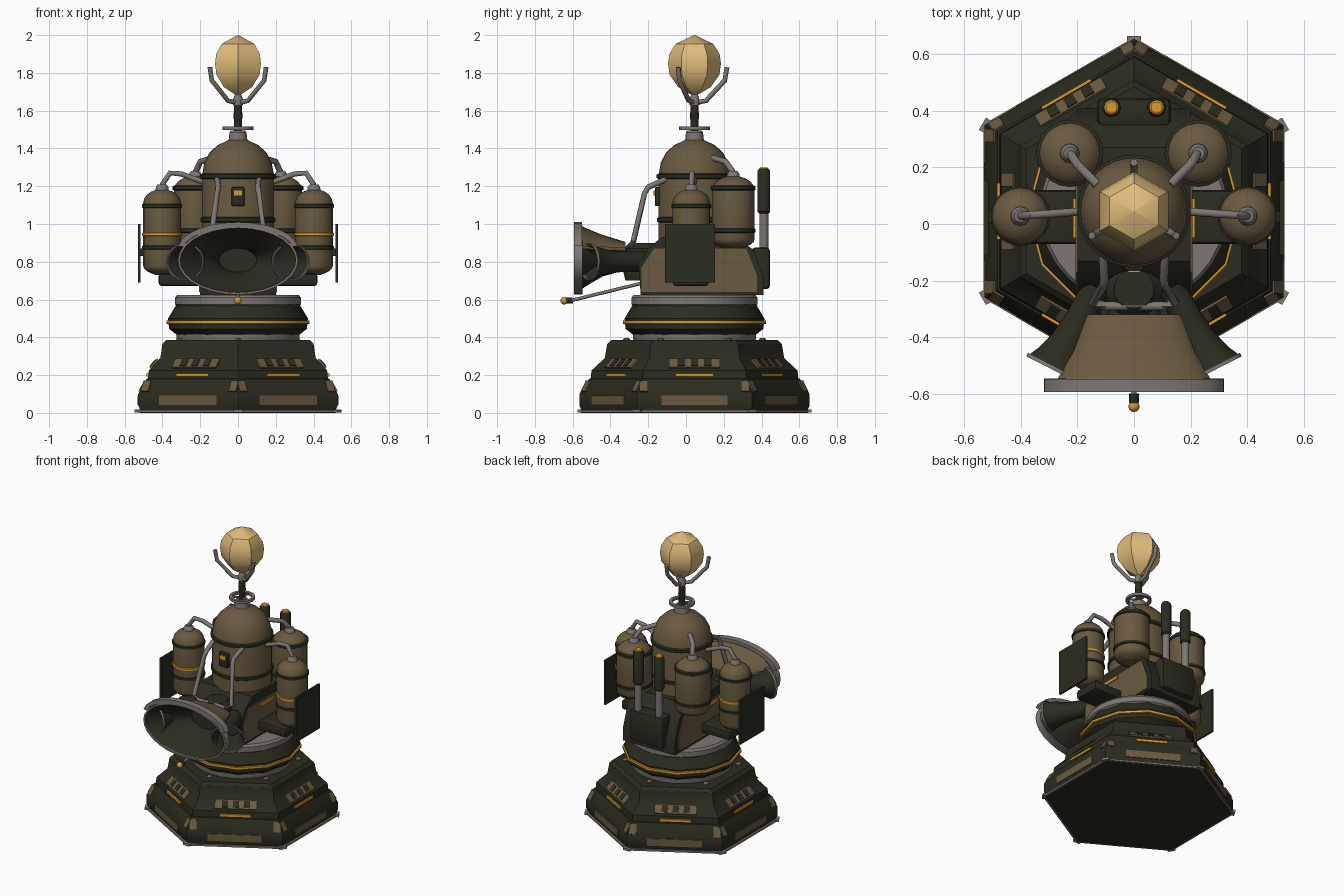
import bpy, bmesh
from math import sin, cos, pi, radians, atan2
from mathutils import Matrix, Vector

cube = bpy.data.objects.get("Cube")
if cube:
    bpy.data.objects.remove(cube, do_unlink=True)

CY = 0.045  # axis of the base and turret along y


def material(name, rgb):
    m = bpy.data.materials.new(name)
    m.use_nodes = True
    m.diffuse_color = (*rgb, 1)
    m.node_tree.nodes["Principled BSDF"].inputs["Base Color"].default_value = (*rgb, 1)
    return m


DARK = material("dark olive", (0.024, 0.025, 0.014))
BROWN = material("brown armour", (0.143, 0.102, 0.052))
GREY = material("grey metal", (0.21, 0.185, 0.17))
ORANGE = material("orange accent", (0.7, 0.33, 0.025))
GOLD = material("pale gold", (0.75, 0.51, 0.2))


def finish(name, bm, mat, angle=35):
    bmesh.ops.recalc_face_normals(bm, faces=bm.faces)
    mesh = bpy.data.meshes.new(name)
    bm.to_mesh(mesh)
    bm.free()
    mesh.materials.append(mat)
    ob = bpy.data.objects.new(name, mesh)
    bpy.context.collection.objects.link(ob)
    bpy.ops.object.select_all(action='DESELECT')
    ob.select_set(True)
    bpy.context.view_layer.objects.active = ob
    bpy.ops.object.shade_smooth_by_angle(angle=radians(angle))


def loft(name, rings, mat, caps=True, closed=True, loop=False, angle=35):
    """Skin a series of equal-length point rings."""
    bm = bmesh.new()
    vs = [[bm.verts.new(p) for p in ring] for ring in rings]
    if loop:
        vs.append(vs[0])
    n = len(rings[0])
    for a, b in zip(vs, vs[1:]):
        for i in range(n if closed else n - 1):
            j = (i + 1) % n
            bm.faces.new((a[i], a[j], b[j], b[i]))
    if caps:
        bm.faces.new(vs[0])
        bm.faces.new(vs[-1])
    finish(name, bm, mat, angle)


def lathe(name, profile, mat, n=24, at=(0, CY), loop=False, angle=35):
    """Turn (radius, z) pairs about a vertical axis; first corner points to +y."""
    rings = [[(at[0] + r * cos(pi / 2 + 2 * pi * i / n), at[1] + r * sin(pi / 2 + 2 * pi * i / n), z)
              for i in range(n)] for r, z in profile]
    loft(name, rings, mat, not loop, True, loop, angle)


def dome(r, z, h, tip=0.12):
    return [(max(r * cos(t * pi / 10), tip * r), z + h * sin(t * pi / 10)) for t in range(6)]


def band(name, r, z, h, mat, at=(0, CY), n=24):
    lathe(name, [(r - .01, z - h), (r, z - h * .6), (r, z + h * .6), (r - .01, z + h)], mat, n, at)


def tube(name, pts, r, mat, n=8):
    pts = [Vector(p) for p in pts]
    rings = []
    for i, p in enumerate(pts):
        t = (pts[min(i + 1, len(pts) - 1)] - pts[max(i - 1, 0)]).normalized()
        q = t.to_track_quat('Z', 'Y')
        rings.append([p + q @ Vector((r * cos(2 * pi * k / n), r * sin(2 * pi * k / n), 0)) for k in range(n)])
    loft(name, rings, mat, angle=50)


def box(name, size, mat, place, bevel=0.0):
    if not isinstance(place, Matrix):
        place = Matrix.Translation(place)
    bm = bmesh.new()
    bmesh.ops.create_cube(bm, size=1, matrix=Matrix.Diagonal((*size, 1)))
    if bevel:
        bmesh.ops.bevel(bm, geom=bm.edges[:], offset=bevel, segments=2, affect='EDGES', profile=0.5)
    bm.transform(place)
    finish(name, bm, mat)


def around(angle, r, z, tilt=0.0, side=0.0):
    """Frame on the base: local x outward, y along the side."""
    return (Matrix.Translation((0, CY, 0)) @ Matrix.Rotation(angle, 4, 'Z')
            @ Matrix.Translation((r, 0, z)) @ Matrix.Rotation(-tilt, 4, 'Y') @ Matrix.Translation((0, side, 0)))


# Hexagonal stepped base
lathe("base_rim", [(.596, .002), (.615, .002), (.615, .014), (.596, .014)], GREY, 6, loop=True)
lathe("base_lower", [(.6, 0), (.6, .02), (.61, .04), (.61, .10), (.558, .18), (.54, .185)], DARK, 6)
lathe("base_upper", [(.55, .18), (.545, .225), (.475, .29), (.462, .365), (.44, .385)], DARK, 6)
slope = atan2(.061, .065)
for k in range(6):
    a = k * pi / 3
    box("side_panel", (.016, .35, .05), BROWN, around(a, .525, .066))
    box("light_strip", (.02, .2, .016), ORANGE, around(a, .474, .2))
    box("vent_panel", (.02, .27, .062), BROWN, around(a, .442, .258, slope))
    for s in (-.07, 0, .07):
        box("vent_slot", (.028, .038, .046), DARK, around(a, .442, .258, slope, s))
    for s in (-1, 1):
        box("corner_bracket", (.014, .045, .065), BROWN, around(a, .506, .14, radians(29), s * .268))
    c = a + pi / 6
    box("corner_foot", (.03, .05, .016), GREY, around(c, .604, .01))
    x, y = .36 * cos(c), CY + .36 * sin(c)
    lathe("base_bolt", [(.018, .37), (.018, .392), (.01, .397)], GREY, 6, (x, y))

# Turntable
lathe("lower_ring", [(.32, .38), (.325, .39), (.325, .415), (.315, .425)], GREY, 32)
lathe("turntable", [(.32, .41), (.365, .445), (.37, .5), (.325, .575)], DARK, 12)
lathe("turntable_stripe", [(.36, .468), (.379, .472), (.379, .488), (.36, .492)], ORANGE, 12)
lathe("upper_ring", [(.32, .565), (.333, .575), (.333, .61), (.322, .625)], GREY, 32)

# Chassis: side profile extruded across, brown plates on the flanks
shape = [(-.24, .625), (-.25, .78), (-.2, .87), (-.13, .93), (.27, .93), (.36, .86), (.41, .72), (.41, .625)]
loft("chassis", [[(x, y, z) for y, z in shape] for x in (-.2, .2)], DARK)
flank = [(-.235, .64), (-.235, .77), (-.17, .87), (.32, .87), (.375, .73), (.375, .64)]
for s in (-1, 1):
    loft("flank_plate", [[(s * x, y, z) for y, z in flank] for x in (.195, .207)], BROWN)
    box("flank_light", (.012, .14, .02), ORANGE, (s * .209, .02, .845))
box("rear_box", (.26, .1, .22), DARK, (0, .395, .765), .02)

# Exhaust stacks
for s in (-1, 1):
    p = (s * .08, .412)
    lathe("exhaust_pipe", [(.024, .84), (.024, 1.08)], GREY, 12, p)
    lathe("exhaust_muffler", [(.025, 1.055), (.034, 1.065), (.034, 1.28), (.027, 1.29)], DARK, 12, p)
    lathe("exhaust_tip", [(.026, 1.28), (.026, 1.293), (.02, 1.298)], ORANGE, 12, p)

# Central boiler
lathe("boiler", [(.19, .9), (.19, 1.26)] + dome(.188, 1.27, .18, .2), BROWN, 32)
band("boiler_band_upper", .2, 1.252, .015, DARK, n=32)
band("boiler_band_lower", .198, 1.022, .015, DARK, n=32)
box("boiler_hatch", (.07, .03, .1), DARK, (0, -.15, 1.145), .008)
box("hatch_light", (.044, .012, .026), ORANGE, (0, -.165, 1.165))

# Mast with ring, cradle and faceted orb
lathe("mast_socket", [(.05, 1.44), (.045, 1.485), (.035, 1.495)], GREY, 16)
lathe("mast_ring", [(.062, 1.498), (.082, 1.498), (.082, 1.516), (.062, 1.516)], GREY, 24, loop=True)
for k in range(3):
    a = pi / 2 + k * 2 * pi / 3
    d = Vector((cos(a), sin(a), 0))
    o = Vector((0, CY, 0))
    tube("ring_spoke", [o + d * r + Vector((0, 0, 1.507)) for r in (.015, .07)], .007, GREY, 6)
    tube("cradle_arm", [o + d * r + Vector((0, 0, z)) for r, z in
                        ((.005, 1.642), (.06, 1.652), (.16, 1.76), (.172, 1.83))], .013, GREY)
lathe("mast", [(.022, 1.48), (.02, 1.55), (.024, 1.56), (.02, 1.64)], DARK, 12)
lathe("mast_hub", [(.026, 1.63), (.026, 1.66), (.015, 1.69)], GREY, 12)
lathe("orb", [(.003, 1.676), (.086, 1.725), (.132, 1.79), (.14, 1.85), (.133, 1.9), (.1, 1.953), (.003, 2)],
      GOLD, 6, angle=30)


def tank(name, p, r, z0, z1, bands):
    lower = [(q, 2 * z0 - z + .05) for q, z in reversed(dome(r, z0, .05, .4))]
    lathe(name, lower + dome(r, z1, .075), BROWN, 20, p)
    for z, mat, h in bands:
        band(name + "_band", r + .006, z, h, mat, p, 20)
    top = z1 + .07
    lathe(name + "_cap", [(.035, top - .005), (.033, top + .015), (.022, top + .03)], GREY, 12, p)


# Tanks, feed pipes, mounts and shields
for s in (-1, 1):
    side, rear = (s * .402, .028), (s * .227, .25)
    tank("side_tank", side, .1, .73, 1.11, ((1.095, DARK, .013), (.945, ORANGE, .011), (.875, DARK, .013)))
    tank("rear_tank", rear, .113, .87, 1.18, ((1.19, DARK, .014), (.965, DARK, .014)))
    tube("side_pipe", [(s * .402, .028, 1.18), (s * .4, .028, 1.21), (s * .36, .032, 1.27), (s * .3, .036, 1.265),
                       (s * .18, CY, 1.22)], .014, GREY)
    tube("rear_pipe", [(s * .227, .25, 1.25), (s * .222, .245, 1.28), (s * .2, .21, 1.33), (s * .13, .14, 1.35)],
         .016, GREY)
    box("tank_foot", (.23, .19, .065), DARK, (s * .305, .025, .705), .015)
    box("shield_arm", (.04, .04, .04), DARK, (s * .505, .025, .85))
    box("shield", (.014, .265, .31), DARK, (s * .522, .022, .845))


def horn(name, place, stations, rim_w, lip, n=28):
    """Flared bell along local -y from (y, half width, half height) stations."""
    def ring(y, a, b):
        return [place @ Vector((a * cos(2 * pi * i / n), y, b * sin(2 * pi * i / n))) for i in range(n)]
    loft(name, [ring(*q) for q in stations], DARK, caps=False)
    y, a, b = stations[1]
    loft(name + "_throat", [ring(y, a, b), ring(y - .01, a, b)], DARK)
    y, a, b = stations[-1]
    loft(name + "_rim", [ring(y + rim_w, a, b), ring(y + rim_w, a + lip, b + lip), ring(y - .012, a + lip, b + lip),
                         ring(y - .012, a, b)], GREY, False, loop=True)


# Main horn and two side horns
horn("main_horn", Matrix.Translation((0, 0, .808)),
     [(-.2, .08, .06), (-.36, .1, .063), (-.44, .155, .085), (-.51, .22, .125), (-.55, .265, .152),
      (-.582, .306, .17)], .035, .012)
for s in (-1, 1):
    horn("side_horn", Matrix.Translation((s * .15, -.26, .8)) @ Matrix.Rotation(s * radians(27), 4, 'Z'),
         [(.04, .05, .055), (-.1, .055, .055), (-.18, .067, .065), (-.24, .085, .08), (-.278, .104, .092)],
         .002, .007, 20)

# Curved hood over the main horn
arc = [radians(-84 + 14 * i) for i in range(13)]
hood = [(-.32, .165, .87, .035), (-.45, .215, .87, .075), (-.545, .27, .87, .115), (-.56, .285, .87, .125)]
outer = [[(w * sin(t), y, z + h * cos(t)) for t in arc] for y, w, z, h in hood]
inner = [[(x * .97, y, z - .014) for x, y, z in r] for r in outer]
loft("horn_hood", outer + inner[::-1], BROWN, caps=False, closed=False, loop=True)
lip = [[(w * sin(t), y, .868 + h * cos(t)) for t in arc]
       for y, w, h in ((-.55, .29, .112), (-.55, .318, .142), (-.594, .318, .142), (-.594, .29, .112))]
loft("hood_lip", lip, GREY, caps=False, closed=False, loop=True)

# Horn pivot and braces
lathe("horn_pivot", [(.09, .7), (.1, .74), (.1, .87), (.07, .9)], DARK, 20, (0, -.23))
for s in (-1, 1):
    tube("horn_brace", [(s * .11, -.1, 1.24), (s * .105, -.2, 1.195), (s * .11, -.22, 1.16), (s * .145, -.278, .91),
                        (s * .1, -.29, .885)], .015, GREY)
tube("brace_crossbar", [(-.105, -.29, .885), (.105, -.29, .885)], .016, GREY)

# Probe under the horn
tube("probe_rod", [(0, -.22, .69), (0, -.6, .597)], .009, GREY)
tube("probe_grip", [(0, -.6, .596), (0, -.632, .594)], .017, DARK, 10)
bm = bmesh.new()
bmesh.ops.create_uvsphere(bm, u_segments=12, v_segments=8, radius=.02,
                          matrix=Matrix.Translation((0, -.645, .594)))
finish("probe_tip", bm, ORANGE, 60)
